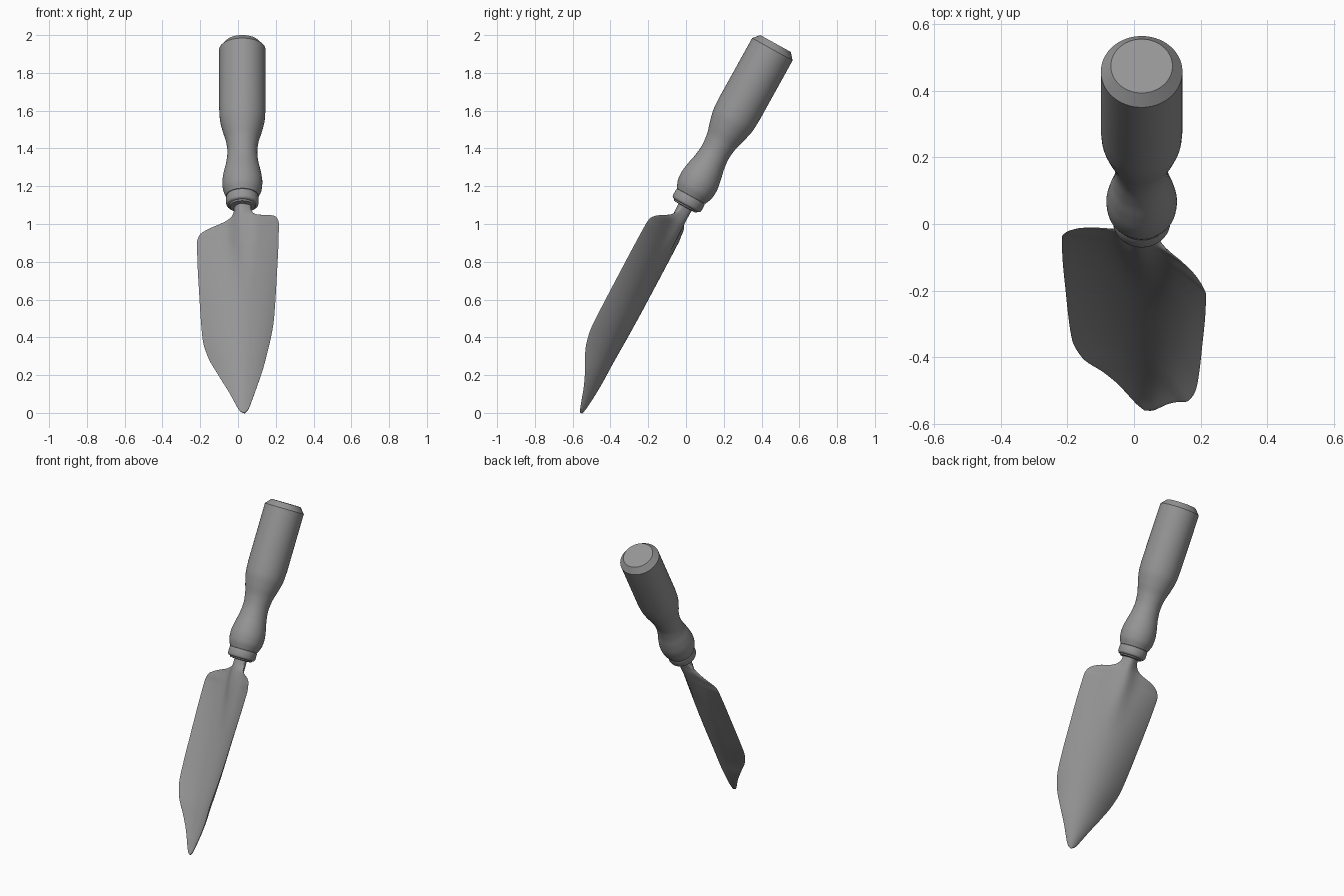
import bpy, bmesh, math
from mathutils import Matrix, Vector

if "Cube" in bpy.data.objects:
    bpy.data.objects.remove(bpy.data.objects["Cube"])

# Trowel frame: local z runs up the handle, x across the blade, y out of its back
TILT, ROLL = math.radians(29), math.radians(24.5)
d = Vector((0, math.sin(TILT), math.cos(TILT)))
e = Vector((0, math.cos(TILT), -math.sin(TILT)))
x = Vector((1, 0, 0))
w = x * math.cos(ROLL) - e * math.sin(ROLL)
n = x * math.sin(ROLL) + e * math.cos(ROLL)
FRAME = Matrix.Translation((0.023, 0, 1.10)) @ Matrix((w, n, d)).transposed().to_4x4()

# Dark grey shared by all parts
GREY = bpy.data.materials.new("dark_grey")
GREY.diffuse_color = (0.3, 0.3, 0.3, 1)
GREY.use_nodes = True
GREY.node_tree.nodes["Principled BSDF"].inputs["Base Color"].default_value = GREY.diffuse_color


def curve(pts):
    """Monotone smooth interpolation through (position, value) points."""
    sl = [(b[1] - a[1]) / (b[0] - a[0]) for a, b in zip(pts, pts[1:])]
    m = [sl[0]] + [2 * p * q / (p + q) if p * q > 0 else 0
                   for p, q in zip(sl, sl[1:])] + [sl[-1]]

    def f(t):
        t = min(max(t, pts[0][0]), pts[-1][0])
        i = 0
        while i < len(pts) - 2 and t > pts[i + 1][0]:
            i += 1
        h = pts[i + 1][0] - pts[i][0]
        s = (t - pts[i][0]) / h
        return ((2*s**3 - 3*s*s + 1) * pts[i][1] + (s**3 - 2*s*s + s) * h * m[i]
                + (3*s*s - 2*s**3) * pts[i + 1][1] + (s**3 - s*s) * h * m[i + 1])
    return f


def loft(name, rings):
    """Skin a list of closed rings and cap both ends."""
    bm = bmesh.new()
    loops = [[bm.verts.new(p) for p in r] for r in rings]
    k = len(loops[0])
    for a, b in zip(loops, loops[1:]):
        for i in range(k):
            j = (i + 1) % k
            bm.faces.new((a[i], a[j], b[j], b[i]))
    bm.faces.new(loops[0])
    bm.faces.new(loops[-1])
    bmesh.ops.recalc_face_normals(bm, faces=bm.faces)
    me = bpy.data.meshes.new(name)
    bm.to_mesh(me)
    bm.free()
    me.materials.append(GREY)
    ob = bpy.data.objects.new(name, me)
    ob.matrix_world = FRAME
    bpy.context.collection.objects.link(ob)
    bpy.ops.object.select_all(action='DESELECT')
    ob.select_set(True)
    bpy.context.view_layer.objects.active = ob
    bpy.ops.object.shade_smooth_by_angle(angle=math.radians(32))


def lathe(name, profile, k=64):
    loft(name, [[(r * math.cos(2 * math.pi * i / k), r * math.sin(2 * math.pi * i / k), h)
                 for i in range(k)] for h, r in profile])


# Handle: turned grip with a narrow neck and a chamfered end
grip = curve([(0.055, 0.086), (0.10, 0.103), (0.14, 0.106), (0.20, 0.098), (0.26, 0.085),
              (0.32, 0.079), (0.38, 0.085), (0.45, 0.104), (0.52, 0.119), (0.58, 0.1225)])
heights = [0.055 + 0.525 * i / 40 for i in range(41)]
lathe("handle", [(0.053, 0.05)] + [(h, grip(h)) for h in heights]
      + [(0.943, 0.1225), (0.978, 0.0925)])

# Ferrule: rounded metal collar with a small lower lip
lathe("ferrule", [(-0.012, 0.05), (-0.010, 0.066), (-0.006, 0.069), (-0.002, 0.07),
                  (0.0, 0.078), (0.004, 0.083), (0.012, 0.086), (0.046, 0.086),
                  (0.053, 0.084), (0.058, 0.078)])

# Blade: dished sheet that thickens into the shank, t measured down from the ferrule
half_width = curve([(-0.02, 0.047), (0.03, 0.049), (0.06, 0.062), (0.085, 0.095),
                    (0.105, 0.155), (0.125, 0.198), (0.15, 0.225), (0.19, 0.238),
                    (0.3, 0.236), (0.5, 0.226), (0.7, 0.214), (0.8, 0.204), (0.9, 0.178),
                    (1.0, 0.133), (1.1, 0.082), (1.17, 0.049), (1.21, 0.029),
                    (1.224, 0.018), (1.232, 0.004)])
edge_n = curve([(-0.02, 0), (0.04, 0), (0.085, -0.012), (0.16, -0.045), (0.8, -0.046),
                (0.9, -0.036), (1.03, 0.007), (1.1, 0.025), (1.17, 0.037), (1.232, 0.047)])
centre_n = curve([(-0.02, 0), (0.1, 0.004), (0.3, 0.022), (0.6, 0.04), (0.9, 0.049),
                  (1.1, 0.055), (1.17, 0.054), (1.232, 0.048)])
shank = curve([(-0.02, 0.036), (0.06, 0.033), (0.15, 0.027), (0.3, 0.012), (0.45, 0.002),
               (0.55, 0)])
shift = curve([(-0.02, 0), (0.05, 0), (0.2, -0.005), (0.9, -0.004), (1.232, -0.010)])
rings, K = [], 96
for i in range(141):
    t = -0.02 + 1.252 * i / 140
    hw, ne, nc, b = half_width(t), edge_n(t), centre_n(t), shank(t)
    ring = []
    for j in range(K):
        a = 2 * math.pi * j / K
        u = math.cos(a)
        thick = 0.006 + b * math.exp(-(u * hw / 0.055) ** 2)
        ring.append((u * hw + shift(t), nc + (ne - nc) * u * u + thick * math.sin(a), -t))
    rings.append(ring)
loft("blade", rings)
